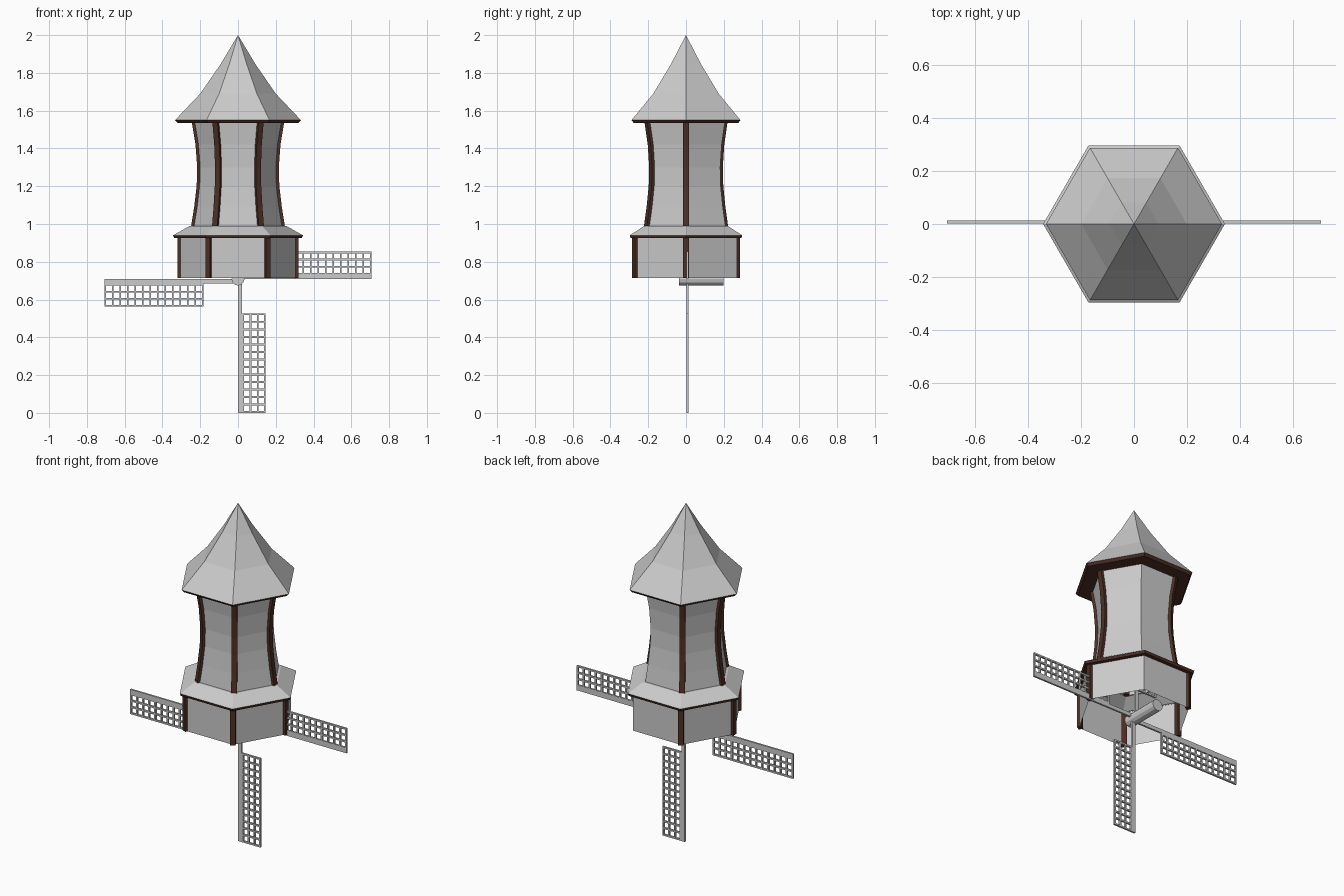
import bpy, bmesh
from math import cos, sin, radians, pi
from mathutils import Matrix, Vector

if "Cube" in bpy.data.objects:
    bpy.data.objects.remove(bpy.data.objects["Cube"])

brown = bpy.data.materials.new("dark_wood")
brown.diffuse_color = (0.075, 0.028, 0.018, 1)
brown.use_nodes = True
brown.node_tree.nodes["Principled BSDF"].inputs["Base Color"].default_value = brown.diffuse_color


def finish(name, bm, mat=None, fix=True):
    if fix:
        bmesh.ops.recalc_face_normals(bm, faces=bm.faces)
    me = bpy.data.meshes.new(name)
    bm.to_mesh(me)
    bm.free()
    ob = bpy.data.objects.new(name, me)
    bpy.context.collection.objects.link(ob)
    if mat:
        me.materials.append(mat)
    return ob


def hex_lathe(name, profile, mat=None):
    """Sweep (radius, z) points round six corners; radius 0 closes to a point."""
    bm = bmesh.new()
    rings = []
    for r, z in profile:
        if r == 0:
            rings.append([bm.verts.new((0, 0, z))] * 6)
        else:
            rings.append([bm.verts.new((r * cos(k * pi / 3), r * sin(k * pi / 3), z)) for k in range(6)])
    for a, b in zip(rings, rings[1:]):
        for k in range(6):
            n = (k + 1) % 6
            bm.faces.new(list(dict.fromkeys((a[k], a[n], b[n], b[k]))))
    return finish(name, bm, mat)


def corner_posts(name, profile, width, depth):
    """Square post following (outer radius, z) points, on every corner but one."""
    for deg in (0, 120, 180, 240, 300):
        bm = bmesh.new()
        rot = Matrix.Rotation(radians(deg), 3, 'Z')
        rings = []
        for r, z in profile:
            rings.append([bm.verts.new(rot @ Vector((r - d, w, z))) for d, w in
                          ((0, -width / 2), (0, width / 2), (depth, width / 2), (depth, -width / 2))])
        for a, b in zip(rings, rings[1:]):
            for k in range(4):
                n = (k + 1) % 4
                bm.faces.new((a[k], a[n], b[n], b[k]))
        bm.faces.new(rings[0])
        bm.faces.new(rings[-1])
        finish(f"{name}_{deg}", bm, brown)


# Roof with flared sides and wooden soffit
hex_lathe("roof", [(0, 2.0), (0.093, 1.845), (0.2, 1.69), (0.333, 1.55)])
hex_lathe("roof_soffit", [(0.333, 1.55), (0.32, 1.535), (0, 1.535)], brown)

# Waisted tower with corner posts
waist = [(0.248, 0.99), (0.232, 1.09), (0.219, 1.2), (0.216, 1.3), (0.225, 1.42), (0.245, 1.54)]
hex_lathe("tower_wall", [(r - 0.007, z) for r, z in waist])
corner_posts("tower_post", waist, 0.031, 0.025)

# Sloping skirt, trim and open base
hex_lathe("skirt", [(0.24, 0.99), (0.255, 0.99), (0.344, 0.94)])
hex_lathe("skirt_trim", [(0.344, 0.94), (0.338, 0.925), (0.312, 0.925)], brown)
hex_lathe("base_wall", [(0.313, 0.93), (0.313, 0.715)])
corner_posts("base_post", [(0.32, 0.715), (0.32, 0.926)], 0.03, 0.025)

# Axle
HUB = 0.708
bm = bmesh.new()
bmesh.ops.create_cone(bm, cap_ends=True, segments=12, radius1=0.034, radius2=0.034, depth=0.235,
                      matrix=Matrix.Translation((0, 0.08, HUB)) @ Matrix.Rotation(pi / 2, 4, 'X'))
finish("axle", bm)


# Four lattice sails
def sail(name, deg):
    bm = bmesh.new()
    turn = Matrix.Translation((0, 0.007, HUB)) @ Matrix.Rotation(radians(deg), 4, 'Y')
    bar, cols, rows = 0.009, 3, 13
    xs, zs = [0], [-HUB]
    px, pz = (0.146 - 0.033) / cols, (0.526 - bar) / rows
    for i in range(cols):
        xs += [0.033 + i * px, 0.033 + (i + 1) * px - bar]
    xs.append(0.146)
    for j in range(rows):
        zs += [-HUB + bar + j * pz, -HUB + (j + 1) * pz]
    zs.append(-HUB + 0.526)
    grid = [[bm.verts.new(turn @ Vector((x, 0, z))) for z in zs] for x in xs]
    for i in range(len(xs) - 1):
        for j in range(len(zs) - 1):
            if not (i % 2 and j % 2):
                bm.faces.new((grid[i][j], grid[i + 1][j], grid[i + 1][j + 1], grid[i][j + 1]))
    # arm back to the axle
    bm.faces.new([bm.verts.new(turn @ Vector(c)) for c in
                  ((0, 0, zs[-1]), (0.022, 0, zs[-1]), (0.022, 0, 0), (0, 0, 0))])
    ob = finish(name, bm, fix=False)
    mod = ob.modifiers.new("thickness", 'SOLIDIFY')
    mod.thickness = 0.011
    mod.offset = 0


for k in range(4):
    sail(f"sail_{k + 1}", 90 * k)
